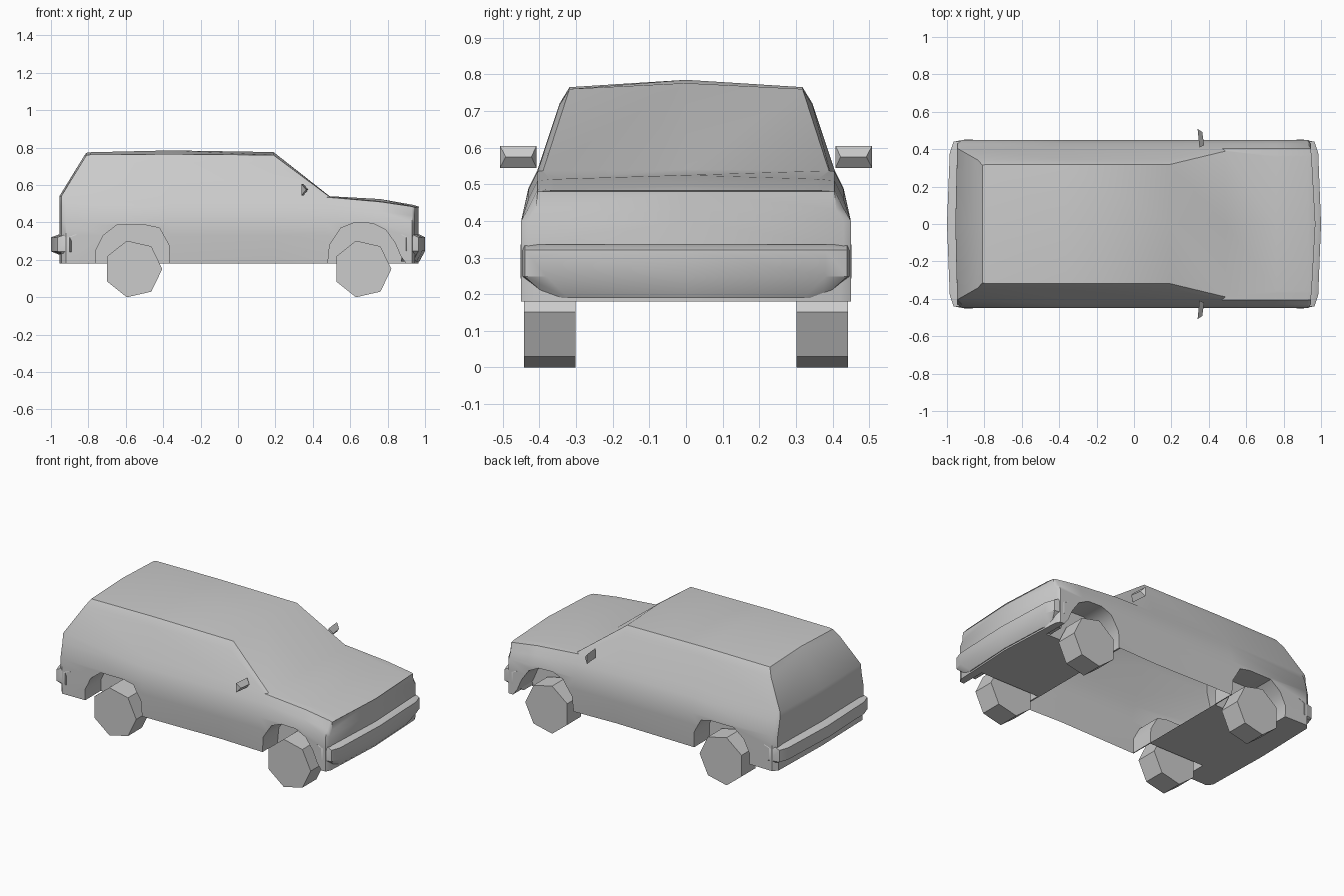
import bpy, bmesh, math

if "Cube" in bpy.data.objects:
    bpy.data.objects.remove(bpy.data.objects["Cube"])

# One grey paint for everything
GREY = (0.6, 0.6, 0.6, 1)
paint = bpy.data.materials.new("grey paint")
paint.use_nodes = True
paint.diffuse_color = GREY
paint.node_tree.nodes["Principled BSDF"].inputs["Base Color"].default_value = GREY


def finish(name, bm, angle=None):
    bmesh.ops.recalc_face_normals(bm, faces=bm.faces)
    mesh = bpy.data.meshes.new(name)
    bm.to_mesh(mesh)
    bm.free()
    mesh.materials.append(paint)
    obj = bpy.data.objects.new(name, mesh)
    bpy.context.collection.objects.link(obj)
    if angle:
        smooth(obj, angle)
    return obj


def smooth(obj, angle):
    bpy.ops.object.select_all(action='DESELECT')
    obj.select_set(True)
    bpy.context.view_layer.objects.active = obj
    bpy.ops.object.shade_smooth_by_angle(angle=math.radians(angle))


def prism(name, outline, y0, y1):
    """Extrude an (x, z) outline from y0 to y1."""
    bm = bmesh.new()
    ends = [[bm.verts.new((x, y, z)) for x, z in outline] for y in (y0, y1)]
    n = len(outline)
    for ring in ends:
        bm.faces.new(ring)
    for i in range(n):
        j = (i + 1) % n
        bm.faces.new((ends[0][i], ends[0][j], ends[1][j], ends[1][i]))
    return finish(name, bm)


def section(x_low, x_top, sill, width, belt, edge_y, edge_z, top_z):
    """Half cross-section from sill up to the centre of the roof or hood."""
    low = (x_low, 0.405, belt + 0.05)
    edge = (x_top, edge_y, edge_z)
    shoulder = [e + 0.2 * (l - e) for e, l in zip(edge, low)]
    if edge_z > 0.6:
        shoulder[1] += 0.01
    return [(x_low, sill, 0.18), (x_low, width, 0.33), (x_low, width, 0.40),
            (x_low, width - 0.02, belt), low, shoulder, edge, (x_top, 0, top_z)]


SECTIONS = [
    (-0.945, -0.81, 0.42, 0.43, 0.49, 0.315, 0.76, 0.772),
    (-0.92, -0.79, 0.45, 0.45, 0.49, 0.318, 0.762, 0.775),
    (-0.36, -0.36, 0.44, 0.45, 0.49, 0.318, 0.765, 0.785),
    (0.19, 0.19, 0.43, 0.45, 0.49, 0.318, 0.76, 0.776),
    (0.47, 0.49, 0.44, 0.45, 0.485, 0.39, 0.537, 0.54),
    (0.76, 0.76, 0.45, 0.45, 0.46, 0.36, 0.514, 0.525),
    (0.93, 0.93, 0.45, 0.45, 0.435, 0.36, 0.488, 0.495),
    (0.945, 0.95, 0.42, 0.43, 0.43, 0.36, 0.483, 0.49),
]

# Body shell lofted from the sections
bm = bmesh.new()
rings = []
for s in SECTIONS:
    half = section(*s)
    left = [bm.verts.new(p) for p in half]
    right = [bm.verts.new((x, -y, z)) for x, y, z in half[:-1]]
    rings.append(left + right[::-1])
middle = len(rings[0])
for a, b in zip(rings, rings[1:]):
    for i in range(middle - 1):
        bm.faces.new((a[i], a[i + 1], b[i + 1], b[i]))
keel = []
for ring, bulge in ((rings[0], -0.01), (rings[-1], 0.02)):
    centre = [bm.verts.new((v.co.x + bulge, 0, v.co.z)) for v in ring[:7]]
    keel.append(centre[0])
    for side in (ring[:7], ring[:-8:-1]):
        for i in range(6):
            bm.faces.new((side[i], centre[i], centre[i + 1], side[i + 1]))
        bm.faces.new((side[6], centre[6], ring[7]))
for k, (a, b) in enumerate(zip(rings, rings[1:])):
    floor = [a[0], b[0], b[-1], a[-1]]
    if k == 0:
        floor.append(keel[0])
    if k == len(rings) - 2:
        floor.insert(2, keel[1])
    bm.faces.new(floor)
body = finish("body", bm)

# Wheel arches cut from each side
ARCHES = {
    "rear": [(-0.76, 0.1), (-0.76, 0.25), (-0.72, 0.33), (-0.65, 0.385), (-0.49, 0.385),
             (-0.42, 0.37), (-0.37, 0.28), (-0.362, 0.1)],
    "front": [(0.472, 0.1), (0.49, 0.28), (0.55, 0.37), (0.62, 0.398), (0.72, 0.395),
              (0.79, 0.36), (0.84, 0.29), (0.87, 0.22), (0.9, 0.18), (0.9, 0.1)],
}
bpy.context.view_layer.objects.active = body
cutters = []
for name, outline in ARCHES.items():
    for side in (-1, 1):
        cutter = prism(name + "_arch_cutter", outline, side * 0.29, side * 0.6)
        cutter.hide_render = True
        cutters.append(cutter)
        cut = body.modifiers.new("arch", 'BOOLEAN')
        cut.operation, cut.solver, cut.object = 'DIFFERENCE', 'EXACT', cutter
        bpy.ops.object.modifier_apply(modifier=cut.name)
for cutter in cutters:
    bpy.data.objects.remove(cutter)

# Open underside between the axles
bm = bmesh.new()
bm.from_mesh(body.data)
cabin = [f for f in bm.faces if f.normal.z < -0.9 and f.calc_center_median().z < 0.2
         and -0.36 < f.calc_center_median().x < 0.47]
bmesh.ops.delete(bm, geom=cabin, context='FACES')
bm.to_mesh(body.data)
bm.free()
smooth(body, 38)


# Bumpers bowed in plan, with a chamfered lip
def bumper(name, end, rows):
    bm = bmesh.new()
    plan = [(0.90, 0.452), (0.965, 0.44), (0.985, 0.38), (1.0, 0)]
    plan += [(x, -y) for x, y in plan[-2::-1]]
    grid = [[bm.verts.new((end * (x - back), y * narrow, z)) for x, y in plan]
            for z, back, narrow in rows]
    for a, b in zip(grid, grid[1:]):
        for i in range(len(plan) - 1):
            bm.faces.new((a[i], a[i + 1], b[i + 1], b[i]))
    bm.faces.new(grid[0])
    bm.faces.new(grid[-1])
    bm.faces.new([row[0] for row in grid] + [row[-1] for row in grid[::-1]])
    finish(name, bm, 30)


bumper("front_bumper", 1, [(0.19, 0.03, 0.85), (0.248, 0, 1), (0.32, 0, 1), (0.335, 0.03, 1)])
bumper("rear_bumper", -1, [(0.225, 0.05, 0.98), (0.245, 0, 1), (0.32, 0, 1), (0.335, 0.04, 1)])

# Seven-sided wheels and door mirrors on both sides
for side, label in ((1, "left"), (-1, "right")):
    for axle, x in (("front", 0.665), ("rear", -0.56)):
        outline = [(x + 0.155 * math.cos(math.tau * i / 7), 0.151 + 0.155 * math.sin(math.tau * i / 7))
                   for i in range(7)]
        prism(f"{axle}_{label}_wheel", outline, side * 0.302, side * 0.442)
    bm = bmesh.new()
    ends = []
    for y, y_apex, shift in ((0.408, 0.422, 0.01), (0.508, 0.492, 0)):
        ends.append([bm.verts.new((0.34 + shift, side * y, 0.605)),
                     bm.verts.new((0.365 + shift, side * y_apex, 0.575)),
                     bm.verts.new((0.34 + shift, side * y, 0.545))])
        bm.faces.new(ends[-1])
    for i in range(3):
        j = (i + 1) % 3
        bm.faces.new((ends[0][i], ends[0][j], ends[1][j], ends[1][i]))
    finish(f"{label}_mirror", bm)
